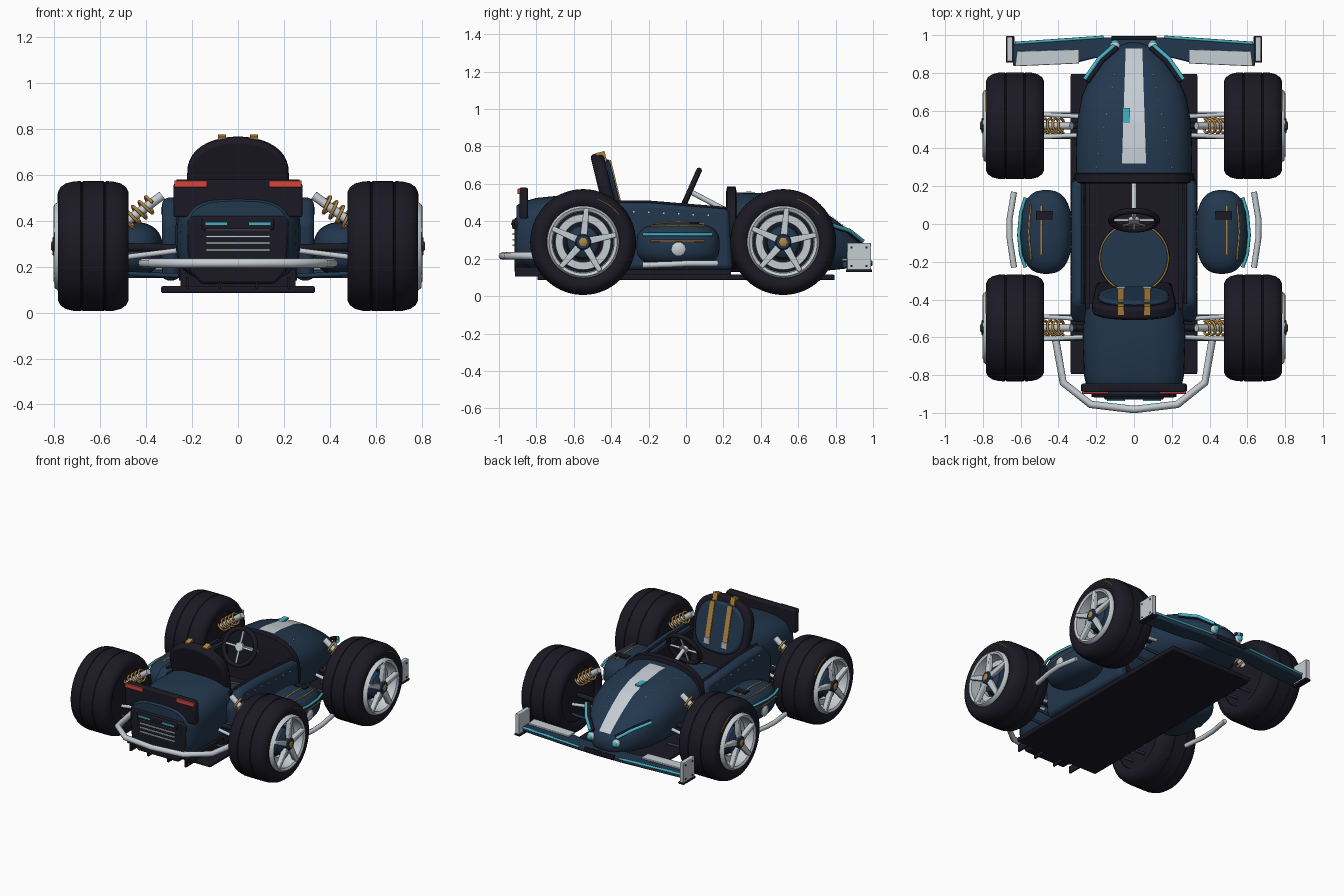
import bpy, bmesh, math
from mathutils import Vector, Matrix

if "Cube" in bpy.data.objects:
    bpy.data.objects.remove(bpy.data.objects["Cube"])


def material(name, r, g, b):
    m = bpy.data.materials.new(name)
    m.use_nodes = True
    m.diffuse_color = (r, g, b, 1)
    m.node_tree.nodes["Principled BSDF"].inputs["Base Color"].default_value = (r, g, b, 1)
    return m


navy = material("navy_paint", .016, .038, .075)
black = material("matte_black", .011, .01, .018)
silver = material("silver_metal", .56, .61, .65)
orange = material("amber_trim", .46, .24, .05)
teal = material("teal_accent", .06, .45, .55)
red = material("red_lamp", .65, .06, .045)


def finish(name, bm, mat, bevel=0, angle=40):
    bmesh.ops.recalc_face_normals(bm, faces=bm.faces)
    mesh = bpy.data.meshes.new(name)
    bm.to_mesh(mesh)
    bm.free()
    obj = bpy.data.objects.new(name, mesh)
    bpy.context.collection.objects.link(obj)
    mesh.materials.append(mat)
    if bevel:
        mod = obj.modifiers.new("soft_edges", "BEVEL")
        mod.width, mod.segments, mod.limit_method = bevel, 2, "ANGLE"
    bpy.ops.object.select_all(action="DESELECT")
    obj.select_set(True)
    bpy.context.view_layer.objects.active = obj
    bpy.ops.object.shade_smooth_by_angle(angle=math.radians(angle))


def box(name, center, size, mat, bevel=0, turn=Matrix()):
    bm = bmesh.new()
    place = Matrix.Translation(center) @ turn @ Matrix.Diagonal((*size, 1))
    bmesh.ops.create_cube(bm, size=1, matrix=place)
    finish(name, bm, mat, bevel)


def bridge(bm, rings, closed=True, caps=True):
    n = len(rings[0])
    for a, b in zip(rings, rings[1:]):
        for i in range(n if closed else n - 1):
            j = (i + 1) % n
            bm.faces.new((a[i], a[j], b[j], b[i]))
    if caps:
        bm.faces.new(rings[0])
        bm.faces.new(rings[-1])


def prism(name, points, axis, low, high, mat, bevel=0, place=Matrix()):
    """Flat outline extruded along one axis."""
    order = {"x": lambda a, b, c: (c, a, b), "y": lambda a, b, c: (a, c, b),
             "z": lambda a, b, c: (a, b, c)}[axis]
    bm = bmesh.new()
    bridge(bm, [[bm.verts.new(place @ Vector(order(a, b, c))) for a, b in points]
                for c in (low, high)])
    finish(name, bm, mat, bevel)


def loft(name, sections, mat, power=2.6, cx=0, n=48):
    """Superellipse rings along y: (y, half width, bottom, top)."""
    bm, rings = bmesh.new(), []
    for y, w, lo, hi in sections:
        ring = []
        for i in range(n):
            c, s = math.cos(math.tau * i / n), math.sin(math.tau * i / n)
            px, pz = (math.copysign(abs(v) ** (2 / power), v) for v in (c, s))
            ring.append(bm.verts.new((cx + w * px, y, (lo + hi) / 2 + (hi - lo) / 2 * pz)))
        rings.append(ring)
    bridge(bm, rings)
    finish(name, bm, mat)


def lathe(name, profile, mat, center, side, segments=48, closed=False):
    """Spin (radius, outward offset) about the x axis."""
    bm, rings = bmesh.new(), []
    for r, off in profile + (profile[:1] if closed else []):
        rings.append([bm.verts.new((center[0] + side * off,
                                    center[1] + r * math.cos(math.tau * i / segments),
                                    center[2] + r * math.sin(math.tau * i / segments)))
                      for i in range(segments)])
    bridge(bm, rings, caps=not closed)
    bmesh.ops.remove_doubles(bm, verts=bm.verts, dist=.0001)
    finish(name, bm, mat)


def tube(name, points, radius, mat, cyclic=False):
    curve = bpy.data.curves.new(name, "CURVE")
    curve.dimensions, curve.bevel_depth = "3D", radius
    curve.bevel_resolution, curve.use_fill_caps = 2, True
    spline = curve.splines.new("POLY")
    spline.points.add(len(points) - 1)
    for p, co in zip(spline.points, points):
        p.co = (*co, 1)
    spline.use_cyclic_u = cyclic
    curve.materials.append(mat)
    obj = bpy.data.objects.new(name, curve)
    bpy.context.collection.objects.link(obj)
    bpy.ops.object.select_all(action="DESELECT")
    obj.select_set(True)
    bpy.context.view_layer.objects.active = obj
    bpy.ops.object.convert(target="MESH")


def circle(radius, place, n=40):
    return [place @ Vector((radius * math.cos(math.tau * i / n),
                            radius * math.sin(math.tau * i / n), 0)) for i in range(n)]


def mirrored(points):
    return points + [(-x, y) for x, y in reversed(points) if x]


# Nose shell with a centre stripe and rivets laid on its surface
nose = [(.24, .305, .13, .555), (.4, .308, .13, .552), (.55, .3, .13, .53), (.68, .275, .13, .485),
        (.79, .225, .14, .415), (.88, .16, .15, .345), (.94, .09, .17, .29), (.96, .03, .2, .25)]


def nose_top(x, y):
    for a, b in zip(nose, nose[1:]):
        if a[0] <= y <= b[0]:
            t = (y - a[0]) / (b[0] - a[0])
            w, lo, hi = (p + (q - p) * t for p, q in zip(a[1:], b[1:]))
            return (lo + hi) / 2 + (hi - lo) / 2 * max(0, 1 - abs(x / w) ** 2.6) ** (1 / 2.6)


loft("nose_shell", nose, navy)
bm = bmesh.new()
rows = []
for k in range(25):
    y, half = .32 + .61 * k / 24, .064 - .02 * k / 24
    rows.append([bm.verts.new((half * u, y, nose_top(half * u, y) + .005)) for u in (-1, -.5, 0, .5, 1)])
bridge(bm, rows, closed=False, caps=False)
finish("nose_stripe", bm, silver)
box("nose_tag", (-.042, .575, nose_top(.04, .575) + .012), (.04, .08, .01), teal)
loft("dash_hoop", [(.215, .31, .13, .56), (.22, .315, .13, .585), (.265, .315, .13, .585),
                   (.27, .31, .13, .56)], black)
bm = bmesh.new()
for s in (-1, 1):
    for k in range(8):
        y, x = .3 + k * .07, s * (.2 - .014 * k)
        bmesh.ops.create_icosphere(bm, subdivisions=1, radius=.005,
                                   matrix=Matrix.Translation((x, y, nose_top(x, y))))
finish("nose_rivets", bm, silver)

# Floor, strakes and cockpit tub
box("floor_plate", (0, 0, .1), (.67, 1.59, .03), black, .008)
for x in (-.22, -.08, .08, .22):
    box("diffuser_strake", (x, -.45, .13), (.012, .93, .05), black)
box("cockpit_floor", (0, -.12, .165), (.5, .72, .11), black)
for s in (-1, 1):
    side = [(-.5, .14), (-.52, .4), (-.42, .5), (-.2, .5), (.23, .465), (.25, .14)]
    lo, hi = sorted((s * .255, s * .33))
    prism("cockpit_side", side, "x", lo, hi, navy, .025)
    lo, hi = sorted((s * .235, s * .257))
    prism("cockpit_lining", [(-.45, .14), (-.45, .48), (.22, .45), (.22, .14)], "x", lo, hi, black)
    tube("cockpit_rail", [(s * .272, -.42, .502), (s * .272, -.2, .502), (s * .272, .22, .468)], .009, black)
    for k in range(7):
        box("side_rivet", (s * .332, -.36 + k * .08, .455 - .004 * k), (.006, .008, .008), silver)

# Tail shell, back panel, grille and lamp bar
loft("tail_shell", [(-.42, .26, .13, .545), (-.6, .272, .13, .545), (-.8, .265, .13, .525),
                    (-.87, .25, .14, .505), (-.905, .22, .15, .485)], navy, 3.2)
panel = mirrored([(.16, .125), (.21, .18), (.222, .4), (.2, .42)])
prism("back_panel", panel, "y", -.918, -.84, black, .012)
prism("lamp_bar", mirrored([(.28, .415), (.28, .555), (.268, .58)]), "y", -.89, -.845, black, .008)
box("rear_light_box", (0, -.915, .385), (.315, .03, .05), black, .008)
for k in range(4):
    box("grille_slat", (0, -.921, .272 + .03 * k), (.28, .012, .009), silver)
for s in (-1, 1):
    box("grille_lamp", (s * .095, -.932, .387), (.094, .008, .012), teal)
    box("tail_lamp", (s * .205, -.892, .56), (.142, .016, .03), red, .003)
bumper = [(.415, -.61, .215), (.375, -.84, .215), (.23, -.955, .215), (0, -.982, .215)]
tube("rear_bumper", bumper + [(-x, y, z) for x, y, z in reversed(bumper[:-1])], .02, silver)

# Seat: shell, round-cornered cushion, base and harness
tilt = Matrix.Translation((0, -.34, .3)) @ Matrix.Rotation(.24, 4, "X")
shell = [(-.2, -.1), (.2, -.1)] + [(.222 * math.cos(math.pi * i / 20), .3 + .182 * math.sin(math.pi * i / 20) ** .75)
                                   for i in range(21)]
prism("seat_back", shell, "y", -.06, .01, black, .018, tilt)
pad = []
for i in range(32):
    c, s = math.cos(math.tau * i / 32), math.sin(math.tau * i / 32)
    pad.append((.188 * math.copysign(abs(c) ** .75, c), .265 + .175 * math.copysign(abs(s) ** .75, s)))
prism("seat_cushion", pad, "y", 0, .035, navy, .018, tilt)
for s in (-1, 1):
    x = s * .07
    belt = [(x - .018, .14), (x + .018, .14), (x + .018, .43), (x - .018, .43)]
    prism("harness_belt", belt, "y", .03, .042, orange, 0, tilt)
    prism("harness_loop", [(a, .485 if b > .2 else .425) for a, b in belt], "y", -.03, .02, orange, 0, tilt)
    box("harness_buckle", tilt @ Vector((x, .042, .16)), (.046, .012, .045), silver, .003)
bm = bmesh.new()
bmesh.ops.create_cone(bm, cap_ends=True, segments=40, radius1=.19, radius2=.185, depth=.1,
                      matrix=Matrix.Translation((0, -.18, .25)))
finish("seat_base", bm, navy, .015)
tube("seat_piping", circle(.182, Matrix.Translation((0, -.18, .3))), .005, orange, True)

# Steering wheel and column
wheel_place = Matrix.Translation((0, .02, .56)) @ Matrix.Rotation(math.radians(66), 4, "X")
tube("steering_rim", circle(.122, wheel_place), .016, black, True)
tube("steering_column", [wheel_place @ Vector(), (0, .23, .45)], .014, silver)
for a in (0, 90, 180, 270):
    d = Matrix.Rotation(math.radians(a), 4, "Z") @ Vector((.115, 0, 0))
    tube("steering_spoke", [wheel_place @ Vector(), wheel_place @ d], .008, silver)
bm = bmesh.new()
bmesh.ops.create_cone(bm, cap_ends=True, segments=24, radius1=.03, radius2=.03, depth=.02, matrix=wheel_place)
finish("steering_hub", bm, silver)

# Front wing, end plates, nose trim and lamps
wing = mirrored([(0, .99), (.2, .985), (.64, .955), (.64, .835), (.3, .855), (.2, .88), (0, .88)])
prism("front_wing", wing, "z", .15, .185, navy, .008)
box("wing_chin", (0, .986, .175), (.24, .02, .03), black, .004)
for s in (-1, 1):
    flap = [(s * x, y) for x, y in ((.29, .925), (.62, .915), (.63, .835), (.29, .85))]
    prism("wing_flap", flap, "z", .188, .2, silver, .003)
    box("end_plate", (s * .657, .925, .21), (.03, .13, .15), silver, .004)
    box("end_plate_foot", (s * .655, .925, .135), (.045, .14, .014), black, .004)
    for y in (.885, .965):
        for z in (.16, .26):
            box("plate_bolt", (s * .672, y, z), (.006, .01, .01), black)
    tube("wing_edge", [(s * .16, .99, .18), (s * .2, .987, .18), (s * .63, .957, .18)], .008, teal)
    brow = [(.105, .945, .295), (.185, .875, .35), (.262, .765, .385)]
    tube("nose_brow", [(s * x, y, z) for x, y, z in brow], .011, teal)
    tube("nose_brow_shadow", [(s * (x - .016), y - .012, z) for x, y, z in brow], .012, black)
    for name, r, y, mat in (("headlamp_ring", .028, .94, silver), ("headlamp_lens", .022, .953, teal)):
        bm = bmesh.new()
        bmesh.ops.create_uvsphere(bm, u_segments=16, v_segments=10, radius=r,
                                  matrix=Matrix.Translation((s * .1, y, .255)))
        finish(name, bm, mat)

# Side pods with trim and outer bars
for s in (-1, 1):
    pod = []
    for k in range(17):
        t = -math.cos(math.pi * (k + .3) / 16.6)
        f = (1 - abs(t) ** 2.6) ** (1 / 2.6)
        pod.append((-.042 + .222 * t, .137 * f, .275 - .115 * f ** .7, .275 + .12 * f ** .8))
    loft("side_pod", pod, navy, 2.5, s * .465)
    box("pod_intake", (s * .475, .045, .393), (.09, .05, .008), black)
    tube("pod_top_stripe", [(s * .49, -.16, .387), (s * .49, -.04, .396), (s * .49, .1, .385)], .006, orange)
    for z, x in ((.375, .557), (.295, .601)):
        tube("pod_side_stripe", [(s * (x - .012), -.19, z), (s * x, -.04, z), (s * (x - .01), .1, z)], .005, orange)
    rail = [(.575, .14), (.6, .06), (.61, -.06), (.6, -.16), (.575, -.23)]
    tube("pod_teal_rail", [(s * x, y, .33) for x, y in rail], .009, teal)
    lathe("fuel_cap", [(.038, .58), (.038, .605), (.025, .614)], silver, (0, -.04, .25), s, 10)
    tube("side_bar", [(s * .635, .17, .175), (s * .66, .02, .175), (s * .658, -.08, .17), (s * .635, -.23, .165)],
         .016, silver)

# Wheels and suspension at each corner
tyre = [(.188, -.135), (.21, -.15), (.235, -.154), (.257, -.143), (.273, -.12), (.282, -.085), (.283, -.055),
        (.279, -.052), (.279, -.048), (.283, -.045)]
tyre += [(r, -x) for r, x in reversed(tyre)]
for s in (-1, 1):
    for y in (.52, -.55):
        hub = (s * .63, y, .289)
        lathe("tyre", tyre, black, hub, s, 56, True)
        lathe("rim_lip", [(.194, .13), (.194, .152), (.182, .168), (.166, .16), (.16, .02), (.185, .02)],
              silver, hub, s, closed=True)
        lathe("rim_ring", [(.15, .07), (.148, .1), (.108, .1), (.106, .07)], silver, hub, s, closed=True)
        lathe("rim_back", [(.186, -.13), (.186, .06), (.1, .075)], black, hub, s)
        lathe("brake_hub", [(.095, .06), (.085, .13), (.06, .15)], navy, hub, s, 24)
        lathe("hub_cap", [(.045, .13), (.042, .172), (.036, .178)], navy, hub, s, 24)
        lathe("centre_nut", [(.024, .16), (.024, .18), (.016, .184)], orange, hub, s, 6)
        for k in range(5):
            spin = Matrix.Translation(hub) @ Matrix.Rotation(math.tau * k / 5 - .1, 4, "X")
            lo, hi = sorted((s * .138, s * .172))
            prism("wheel_spoke", [(-.02, .038), (.02, .038), (.013, .18), (-.013, .18)], "x", lo, hi,
                  silver, .006, spin)
        arc = [(s * .782, y + .24 * math.cos(a / 20), .289 + .24 * math.sin(a / 20)) for a in range(13, 26)]
        tube("tyre_marking", arc, .0035, orange)
        # Wishbones, axle and coil-over damper
        for d in (-.06, .06):
            tube("upper_arm", [(s * .26, y + d * .8, .27), (s * .5, y + d, .24)], .012, silver)
            tube("lower_arm", [(s * .26, y + d, .16), (s * .5, y + d, .17)], .01, navy)
        tube("axle", [(s * .25, y, .28), (s * .52, y, .285)], .018, black)
        top, low = Vector((s * .33, y, .51)), Vector((s * .5, y, .385))
        tube("damper", [top, low], .02, silver)
        frame = (low - top).to_track_quat("Z", "Y")
        coil = [top.lerp(low, .25 + .7 * k / 48) + frame @ Vector((.038 * math.cos(k * .55), .038 * math.sin(k * .55), 0))
                for k in range(49)]
        tube("coil_spring", coil, .007, orange)
